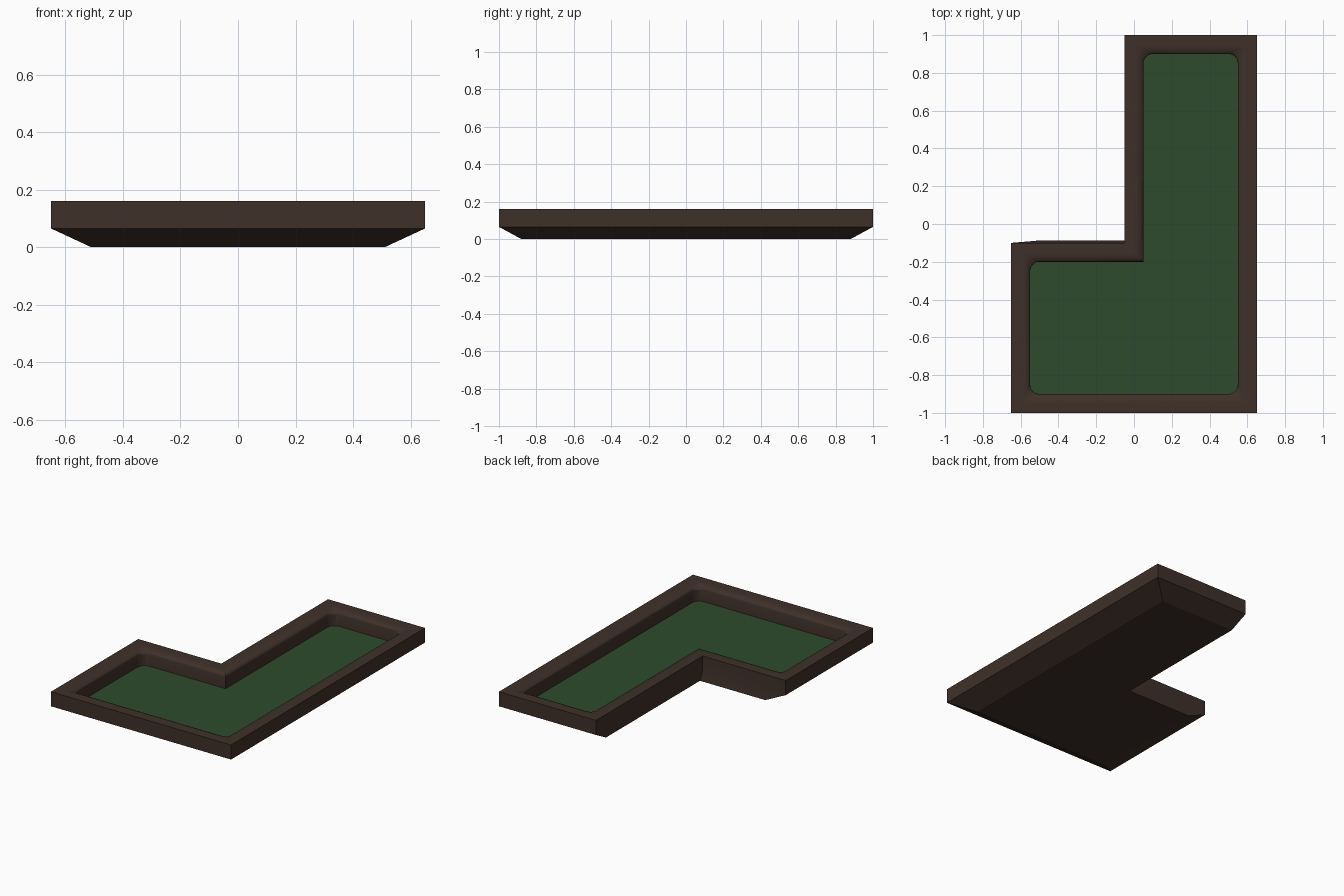
import bpy, bmesh, math

if "Cube" in bpy.data.objects:
    bpy.data.objects.remove(bpy.data.objects["Cube"])

# L-shaped outline, counter-clockwise: x, y, inward x, inward y, rounded
CORNERS = [(-.65, -1, 1, 1, 1), (.65, -1, -1, 1, 1), (.65, 1, -1, -1, 1),
           (-.05, 1, 1, -1, 1), (-.05, -.1, 1, -1, 0), (-.65, -.1, 1, -1, 1)]
SEG = 6


def ring(z, inset=0.0, radius=0.0, scale=(1, 1)):
    pts = []
    for x, y, sx, sy, rounded in CORNERS:
        r = radius * rounded
        cx, cy = x + sx * (inset + r), y + sy * (inset + r)
        steps = range(SEG + 1) if sx * sy > 0 else range(SEG, -1, -1)
        for i in steps:
            a = math.pi / 2 * i / SEG
            pts.append(((cx - sx * r * math.cos(a)) * scale[0],
                        (cy - sy * r * math.sin(a)) * scale[1], z))
    return pts


def loft(name, rings, color):
    bm = bmesh.new()
    loops = [[bm.verts.new(p) for p in r] for r in rings]
    n = len(loops[0])
    for lo, hi in zip(loops, loops[1:]):
        for i in range(n):
            j = (i + 1) % n
            bm.faces.new((lo[i], lo[j], hi[j], hi[i]))
    bm.faces.new(loops[0][::-1])
    bm.faces.new(loops[-1])
    bmesh.ops.remove_doubles(bm, verts=bm.verts, dist=1e-5)
    me = bpy.data.meshes.new(name)
    bm.to_mesh(me)
    bm.free()
    ob = bpy.data.objects.new(name, me)
    bpy.context.collection.objects.link(ob)
    me.materials.append(color)
    bpy.ops.object.select_all(action='DESELECT')
    ob.select_set(True)
    bpy.context.view_layer.objects.active = ob
    bpy.ops.object.shade_smooth_by_angle(angle=math.radians(22))
    return ob


def material(name, rgb):
    m = bpy.data.materials.new(name)
    m.diffuse_color = (*rgb, 1)
    m.use_nodes = True
    m.node_tree.nodes["Principled BSDF"].inputs["Base Color"].default_value = m.diffuse_color
    return m


brown = material("dark brown wood", (.049, .030, .022))
green = material("dark green felt", (.026, .068, .026))

# Wooden body: tapered underside, straight walls, rim rolled over into the well
rings = [ring(0, scale=(.785, .88)), ring(.065), ring(.16), ring(.16, .05)]
for k in range(1, 6):
    a = math.pi / 2 * k / 5
    s = math.sin(a)
    rings.append(ring(.135 + .025 * math.cos(a), .05 + .05 * s, .05 * s))
rings.append(ring(.055, .1, .05))
loft("table_body", rings, brown)

# Felt playing surface in the well
loft("felt_surface", [ring(.0555, .1, .05), ring(.061, .1, .05)], green)
